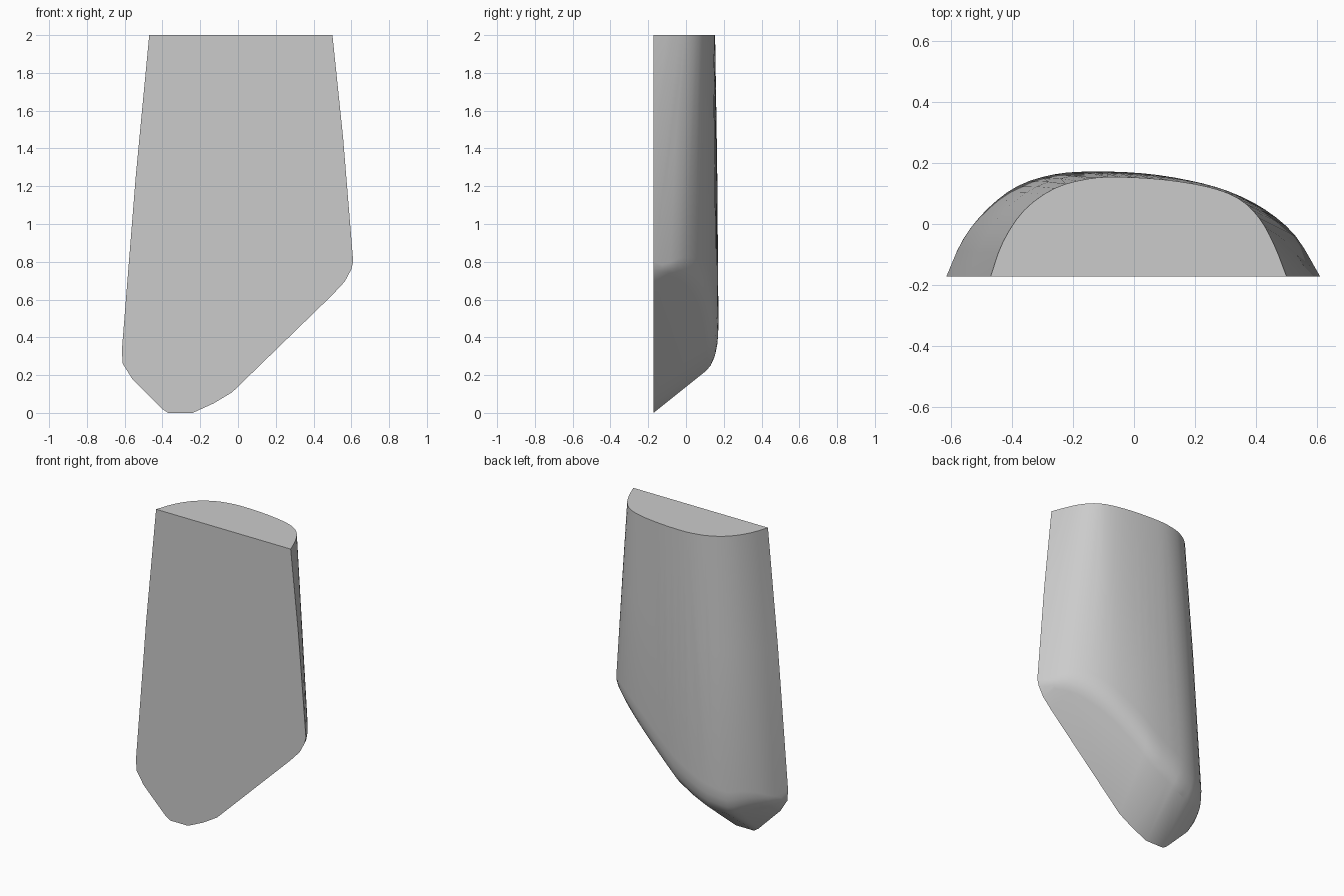
import bpy, bmesh, math
from mathutils import Vector

if "Cube" in bpy.data.objects:
    bpy.data.objects.remove(bpy.data.objects["Cube"])

FRONT_Y = -0.172
SLOPE = 0.8          # rise of the undercut towards the back

# D-shaped arches (x, y): at the top and at the widest level
TOP = [(-.47, FRONT_Y), (-.43, -.06), (-.36, .045), (-.26, .117), (-.15, .148), (-.05, .154),
       (.1, .145), (.24, .122), (.34, .085), (.41, .02), (.46, -.07), (.5, FRONT_Y)]
WIDE = [(-.615, FRONT_Y), (-.56, -.05), (-.48, .05), (-.38, .125), (-.26, .163), (-.13, .172),
        (.03, .166), (.18, .143), (.31, .107), (.43, .047), (.53, -.04), (.61, FRONT_Y)]
# Lower edge of the flat front (x, z)
EDGE = [(-.615, .33), (-.61, .26), (-.56, .18), (-.4, .02), (-.37, 0), (-.24, 0),
        (-.13, .05), (-.03, .11), (.5, .625), (.565, .695), (.6, .76), (.61, .8)]


def sample(points, n):
    """Smooth curve through points."""
    p = [Vector(q) for q in points]
    p = [2 * p[0] - p[1]] + p + [2 * p[-1] - p[-2]]
    out = []
    for i in range(n + 1):
        u = i / n * (len(p) - 3)
        k = min(int(u), len(p) - 4)
        t = u - k
        a, b, c, d = p[k:k + 4]
        out.append(0.5 * (2 * b + (c - a) * t + (2 * a - 5 * b + 4 * c - d) * t * t
                          + (3 * b - a - 3 * c + d) * t ** 3))
    return out


def underside(x, y):
    """Height of the sloped underside above a plan point."""
    x = max(EDGE[0][0], min(EDGE[-1][0], x))
    for (x0, z0), (x1, z1) in zip(EDGE, EDGE[1:]):
        if x <= x1:
            break
    return z0 + (z1 - z0) * (x - x0) / (x1 - x0) + SLOPE * (y - FRONT_Y)


points = [(x, FRONT_Y, z) for x, z in EDGE]
for top, wide in zip(sample(TOP, 33), sample(WIDE, 33)):
    points.append((top.x, top.y, 2))
    depth = max(0, (wide.y - FRONT_Y) / 0.344)
    # rounded ridge between curved back and underside
    z = underside(wide.x, wide.y)
    corner = Vector((wide.x, wide.y, z))
    upper = corner + Vector((0, 0, 0.14 * depth))
    # slight belly halfway up
    mid = upper.lerp(Vector((top.x, top.y, 2)), 0.55)
    points.append((mid.x * 1.012, mid.y + 0.003 * depth, mid.z))
    ix = wide.x + (-.1 - wide.x) * 0.1 * depth
    iy = wide.y - 0.06 * depth
    inner = Vector((ix, iy, underside(ix, iy)))
    for t in (0, .25, .5, .75, 1):
        points.append(upper.lerp(corner, t).lerp(corner.lerp(inner, t), t))

# Convex body around all sections
bm = bmesh.new()
for p in points:
    bm.verts.new(p)
bmesh.ops.remove_doubles(bm, verts=bm.verts, dist=0.002)
bmesh.ops.convex_hull(bm, input=bm.verts)
bmesh.ops.delete(bm, geom=[v for v in bm.verts if not v.link_faces], context='VERTS')
bmesh.ops.dissolve_limit(bm, angle_limit=math.radians(0.5), verts=bm.verts, edges=bm.edges)
bmesh.ops.recalc_face_normals(bm, faces=bm.faces)
mesh = bpy.data.meshes.new("tapered_block")
bm.to_mesh(mesh)
bm.free()
block = bpy.data.objects.new("tapered_block", mesh)
bpy.context.collection.objects.link(block)
bpy.context.view_layer.objects.active = block
block.select_set(True)
bpy.ops.object.shade_smooth_by_angle(angle=math.radians(30))
